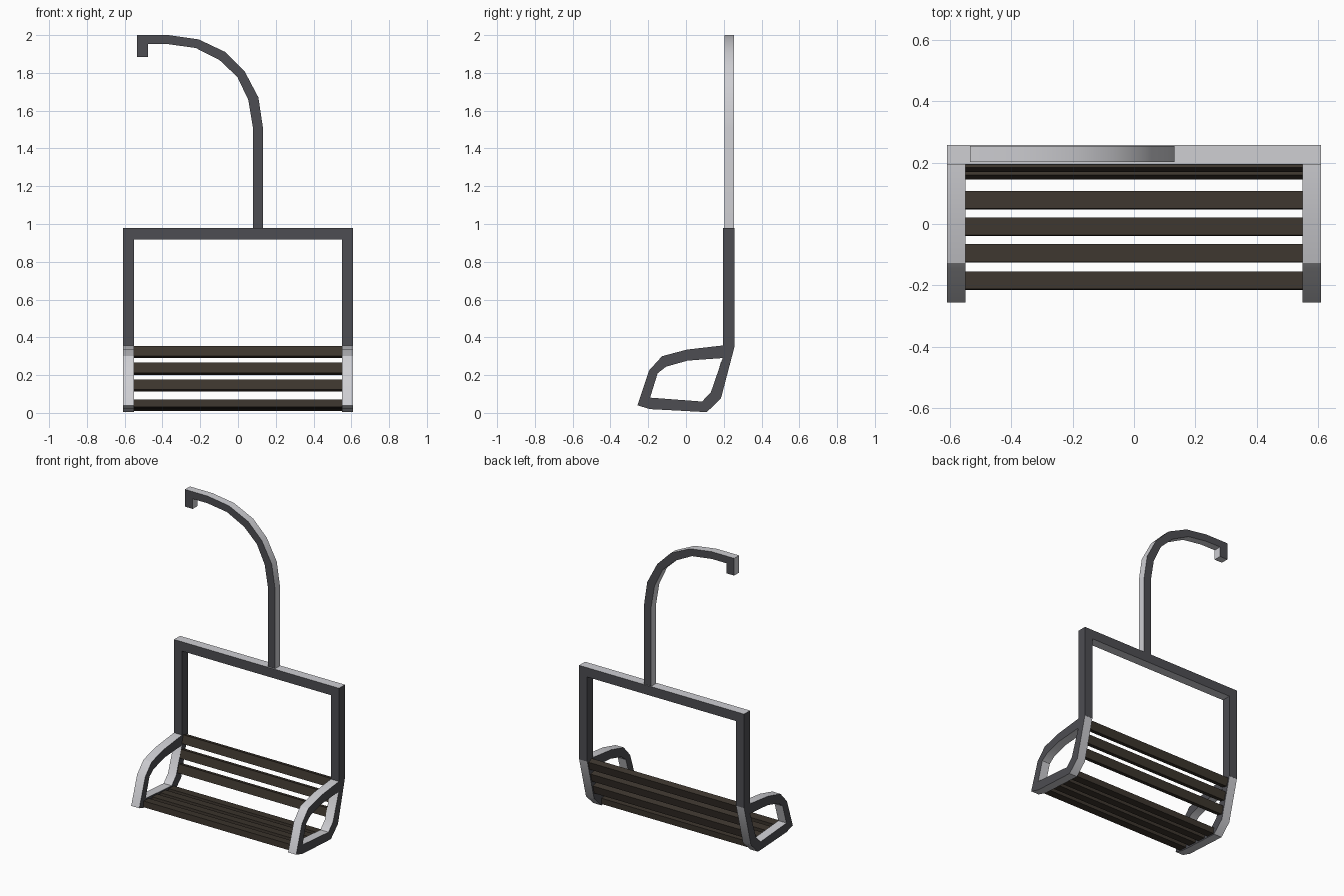
import bpy, bmesh, math
from mathutils import Matrix

if "Cube" in bpy.data.objects:
    bpy.data.objects.remove(bpy.data.objects["Cube"])


def material(name, rgb):
    m = bpy.data.materials.new(name)
    m.diffuse_color = (*rgb, 1)
    m.use_nodes = True
    m.node_tree.nodes["Principled BSDF"].inputs["Base Color"].default_value = m.diffuse_color
    return m


DARK = material("dark grey steel", (0.075, 0.075, 0.085))
LIGHT = material("light grey edge", (0.62, 0.62, 0.65))
WOOD = material("dark brown wood", (0.046, 0.036, 0.027))


def finish(name, bm, mats, smooth=False):
    bmesh.ops.recalc_face_normals(bm, faces=bm.faces[:])
    me = bpy.data.meshes.new(name)
    for f in bm.faces:
        f.smooth = smooth
    bm.to_mesh(me)
    bm.free()
    for m in mats:
        me.materials.append(m)
    if smooth:
        me.set_sharp_from_angle(angle=math.radians(32))
    ob = bpy.data.objects.new(name, me)
    bpy.context.collection.objects.link(ob)
    return ob


def band(name, outer, inner, place, d0, d1, closed):
    """Flat band between two outlines, given depth: dark sides, light edges."""
    bm = bmesh.new()
    rings = [[bm.verts.new(place(*p, d)) for p in line]
             for line, d in ((outer, d0), (inner, d0), (outer, d1), (inner, d1))]
    o0, i0, o1, i1 = rings
    n = len(outer)
    for k in range(n if closed else n - 1):
        j = (k + 1) % n
        for quad, idx in (((o0, i0), 0), ((o1, i1), 0), ((o0, o1), 1), ((i0, i1), 1)):
            a, b = quad
            bm.faces.new((a[k], a[j], b[j], b[k])).material_index = idx
    if not closed:
        for k in (0, n - 1):
            bm.faces.new((o0[k], i0[k], i1[k], o1[k])).material_index = 1
    return finish(name, bm, (DARK, LIGHT), True)


def box(name, lo, hi, mats, tilt=0):
    bm = bmesh.new()
    size = [h - l for l, h in zip(lo, hi)]
    mid = [(h + l) / 2 for l, h in zip(lo, hi)]
    bmesh.ops.create_cube(bm, size=1, matrix=Matrix.Translation(mid)
                          @ Matrix.Rotation(tilt, 4, 'X') @ Matrix.Diagonal((*size, 1)))
    if len(mats) > 1:  # light tops and undersides
        bm.normal_update()
        for f in bm.faces:
            f.material_index = int(abs(f.normal.z) > 0.5)
    return finish(name, bm, mats)


# Armrest loops and uprights on both sides
arm_out = [(.258, .355), (.185, .077), (.11, .004), (-.19, .02), (-.257, .04),
           (-.195, .225), (-.127, .30), (.005, .335), (.195, .357)]
arm_in = [(.194, .29), (.132, .11), (.085, .06), (-.18, .08), (-.19, .081),
          (-.15, .21), (-.105, .245), (.01, .277), (.19, .29)]
for side, s in (("left", -1), ("right", 1)):
    band(side + "_armrest_frame", arm_out, arm_in,
         lambda y, z, d, s=s: (s * d, y, z), .55, .61, True)
    x0, x1 = sorted((s * .55, s * .61))
    box(side + "_upright", (x0, .195, .352), (x1, .258, .98), (DARK, LIGHT))

# Top crossbar
box("top_crossbar", (-.55, .195, .918), (.55, .258, .98), (DARK, LIGHT))

# Curved hanger pole with hook
pole_out = [(.132, .98), (.132, 1.51), (.108, 1.67), (.034, 1.81), (-.066, 1.91),
            (-.208, 1.977), (-.367, 2.0), (-.535, 2.0), (-.535, 1.885)]
pole_in = [(.079, .98), (.079, 1.51), (.055, 1.656), (-.003, 1.778), (-.098, 1.868),
           (-.224, 1.932), (-.369, 1.952), (-.477, 1.952), (-.477, 1.885)]
band("hanger_pole", pole_out, pole_in, lambda x, z, d: (x, d, z), .203, .255, False)

# Seat slats
for i, y in enumerate((-.185, -.096, -.009, .078)):
    z = .05 - (y + .185) * .065
    box(f"seat_slat_{i + 1}", (-.55, y - .029, z - .02), (.55, y + .029, z + .02),
        (WOOD,), math.radians(-4))

# Back slats, leaning back
for i, z in enumerate((.145, .234, .322)):
    y = .172 + (z - .145) * .267
    box(f"back_slat_{i + 1}", (-.55, y - .02, z - .028), (.55, y + .02, z + .028),
        (WOOD,), math.radians(-15))
